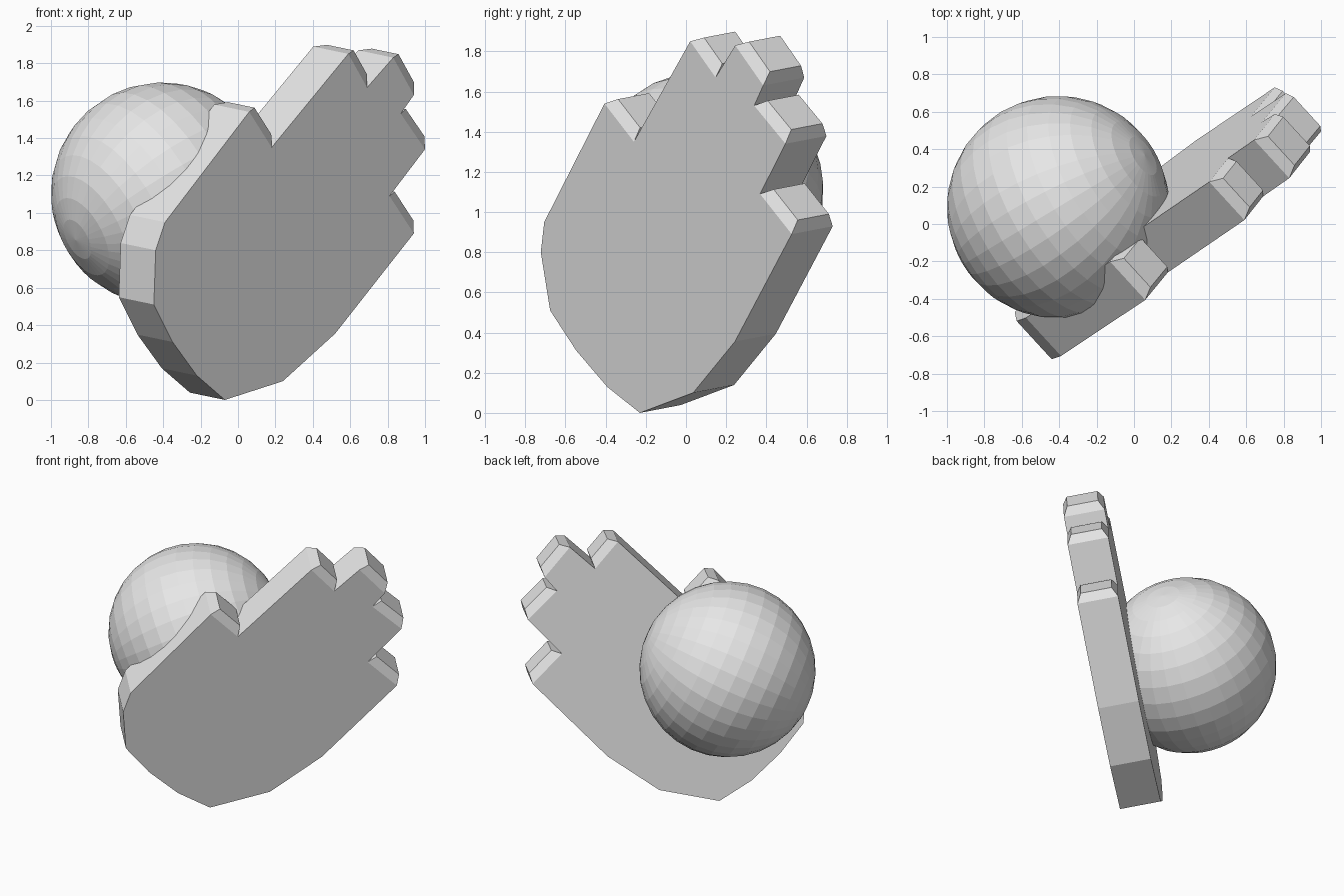
import bpy, bmesh
from mathutils import Vector

if "Cube" in bpy.data.objects:
    bpy.data.objects.remove(bpy.data.objects["Cube"])

grey = bpy.data.materials.new("light grey")
grey.diffuse_color = (0.8, 0.8, 0.8, 1)
grey.use_nodes = True
grey.node_tree.nodes["Principled BSDF"].inputs["Base Color"].default_value = grey.diffuse_color

NORMAL = Vector((-0.67, 0.73, 0.14)).normalized()   # from palm to back of hand
BASE = Vector((-0.07, -0.23, 0.0))                  # lowest point of the palm
THICK = 0.28


def on_palm(x, z):
    """Place an (x, z) point on the tilted palm plane."""
    d = NORMAL.x * (x - BASE.x) + NORMAL.z * (z - BASE.z)
    return Vector((x, BASE.y - d / NORMAL.y, z))


def finish(bm, name):
    mesh = bpy.data.meshes.new(name)
    bm.to_mesh(mesh)
    bm.free()
    mesh.materials.append(grey)
    obj = bpy.data.objects.new(name, mesh)
    bpy.context.collection.objects.link(obj)
    return obj


# Palm outline, counter-clockwise; "tips" holds the start index of each finger end
outline = [
    (-0.07, 0.0), (0.24, 0.10), (0.52, 0.355),
    (0.94, 0.89), (0.81, 1.09),      # little finger
    (1.0, 1.34), (0.87, 1.53),       # ring finger
    (0.94, 1.63), (0.83, 1.83),      # middle finger
    (0.69, 1.67), (0.59, 1.85),      # index finger
    (0.18, 1.35), (0.06, 1.54),      # thumb
    (-0.39, 0.95), (-0.44, 0.80), (-0.45, 0.51), (-0.35, 0.31), (-0.22, 0.13),
]
tips = (3, 5, 7, 9, 11)

# Hand slab
bm = bmesh.new()
front = [bm.verts.new(on_palm(x, z)) for x, z in outline]
back = [bm.verts.new(v.co + NORMAL * THICK) for v in front]
bm.faces.new(front)
bm.faces.new(back[::-1])
sides = []
for i in range(len(front)):
    j = (i + 1) % len(front)
    sides.append(bm.faces.new((front[j], front[i], back[i], back[j])))
bmesh.ops.recalc_face_normals(bm, faces=bm.faces)

# Tapered fingertips
bmesh.ops.inset_individual(bm, faces=[sides[i] for i in tips],
                           thickness=0.048, depth=0.06)
finish(bm, "hand")

# Ball resting against the back of the hand
bm = bmesh.new()
bmesh.ops.create_uvsphere(bm, u_segments=32, v_segments=16, radius=0.595)
ball = finish(bm, "ball")
ball.location = (-0.405, 0.09, 1.103)
ball.rotation_mode = 'QUATERNION'
ball.rotation_quaternion = Vector((0.78, 0.47, 0.42)).to_track_quat('Z', 'Y')
